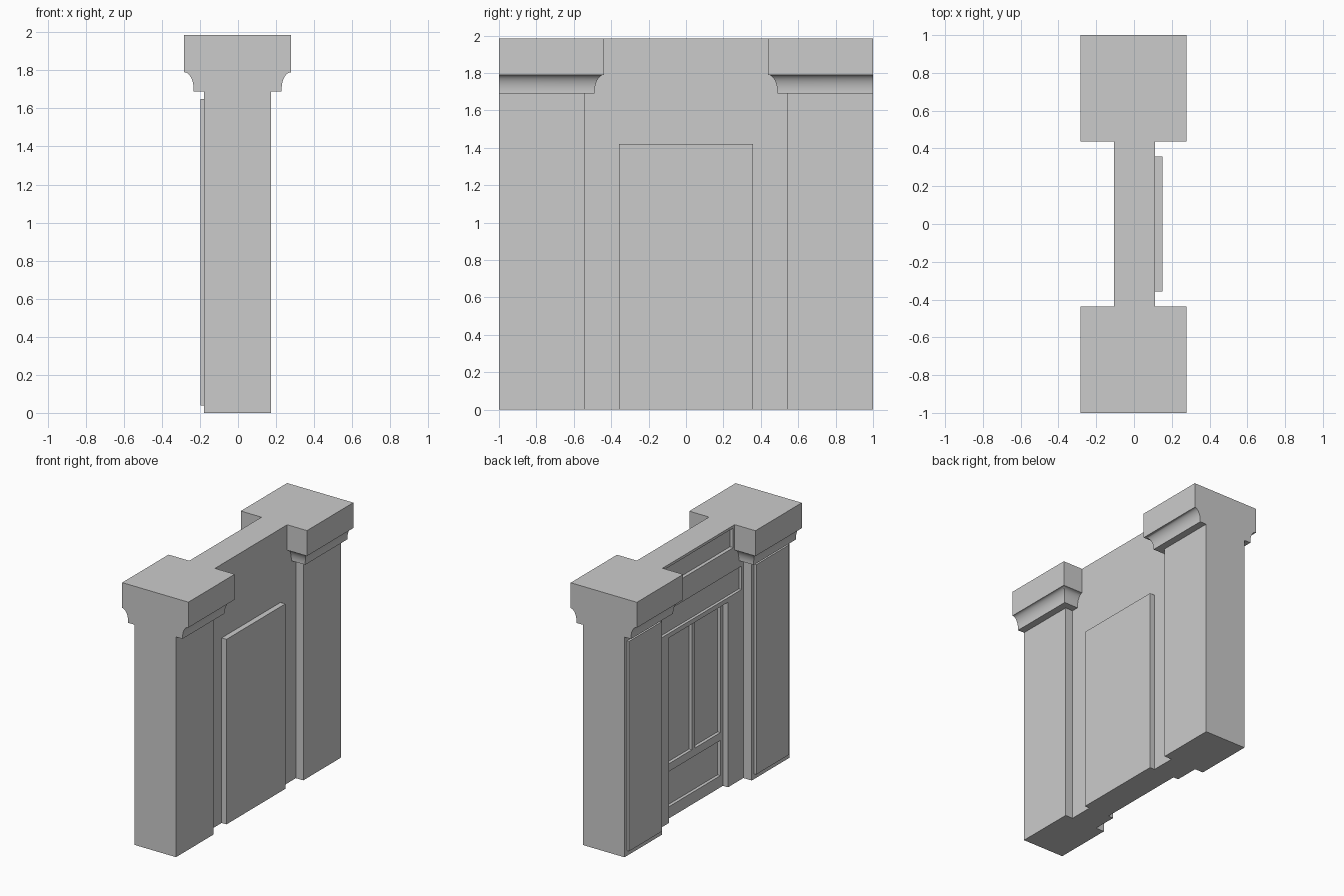
import bpy, bmesh, math

if "Cube" in bpy.data.objects:
    bpy.data.objects.remove(bpy.data.objects["Cube"], do_unlink=True)

stone = bpy.data.materials.new("pale_grey_stone")
stone.use_nodes = True
GREY = (0.6, 0.6, 0.6, 1)
stone.diffuse_color = GREY
stone.node_tree.nodes["Principled BSDF"].inputs["Base Color"].default_value = GREY


def finish(name, bm):
    bmesh.ops.recalc_face_normals(bm, faces=bm.faces)
    mesh = bpy.data.meshes.new(name)
    bm.to_mesh(mesh)
    bm.free()
    mesh.materials.append(stone)
    obj = bpy.data.objects.new(name, mesh)
    bpy.context.collection.objects.link(obj)
    return obj


def loft(name, rings):
    """Stack of closed rings joined by quads, capped at both ends."""
    bm = bmesh.new()
    loops = [[bm.verts.new(p) for p in ring] for ring in rings]
    for low, high in zip(loops, loops[1:]):
        n = len(low)
        for i in range(n):
            j = (i + 1) % n
            bm.faces.new((low[i], low[j], high[j], high[i]))
    bm.faces.new(loops[0])
    bm.faces.new(loops[-1])
    return finish(name, bm)


def rect(x, y, z):
    return [(x[0], y[0], z), (x[1], y[0], z), (x[1], y[1], z), (x[0], y[1], z)]


def box(name, x, y, z):
    return loft(name, [rect(x, y, z[0]), rect(x, y, z[1])])


def carve(target, depth_x, y, z):
    """Sink a rectangular recess into the -x side down to depth_x."""
    cutter = box("recess_cutter", (-0.4, depth_x), y, z)
    cutter.hide_render = True
    mod = target.modifiers.new("recess", 'BOOLEAN')
    mod.operation = 'DIFFERENCE'
    mod.solver = 'EXACT'
    mod.object = cutter
    bpy.context.view_layer.objects.active = target
    bpy.ops.object.modifier_apply(modifier=mod.name)
    bpy.data.objects.remove(cutter, do_unlink=True)


HEIGHT = 1.985
WALL = (-0.107, 0.111)
PILLAR = (-0.178, 0.174)
INNER = 0.543     # inner side of the pillars
DOOR = 0.357      # half width of the door
DOOR_FACE = -0.064

# Wall with two sunken panels above the doorway
wall = box("wall", WALL, (-0.6, 0.6), (0, HEIGHT))
carve(wall, -0.08, (-0.42, 0.42), (1.815, 1.965))
carve(wall, -0.085, (-0.52, 0.52), (1.455, 1.635))

# Doorway, then the sunken door panels
carve(wall, DOOR_FACE, (-DOOR, DOOR), (-0.1, 1.42))
for side in (-1, 1):
    carve(wall, -0.04, sorted((side * 0.02, side * 0.325)), (0.42, 1.39))
carve(wall, -0.04, (-0.325, 0.325), (0.09, 0.36))

# Plain door slab standing out on the other side
box("door_slab", (0.1, 0.152), (-DOOR, DOOR), (0, 1.42))

# Capital profile: overhang and height, with a hollow curve
profile = [(0.055, 1.69)]
for i in range(13):
    t = math.radians(90 * i / 12)
    profile.append((0.105 - 0.05 * math.cos(t), 1.7 + 0.09 * math.sin(t)))
profile.append((0.105, HEIGHT))

for label, side in (("front", -1), ("back", 1)):
    box(label + "_pillar", PILLAR, sorted((side * INNER, side)), (0, 1.72))
    # Raised panel on the pillar face
    box(label + "_pillar_panel", (-0.196, -0.17),
        sorted((side * (INNER + 0.03), side * 0.97)), (0.04, 1.65))
    rings = [rect((PILLAR[0] - o, PILLAR[1] + o),
                  sorted((side * (INNER - o), side)), z) for o, z in profile]
    capital = loft(label + "_capital", rings)
    bpy.ops.object.select_all(action='DESELECT')
    capital.select_set(True)
    bpy.context.view_layer.objects.active = capital
    bpy.ops.object.shade_smooth_by_angle(angle=math.radians(30))
